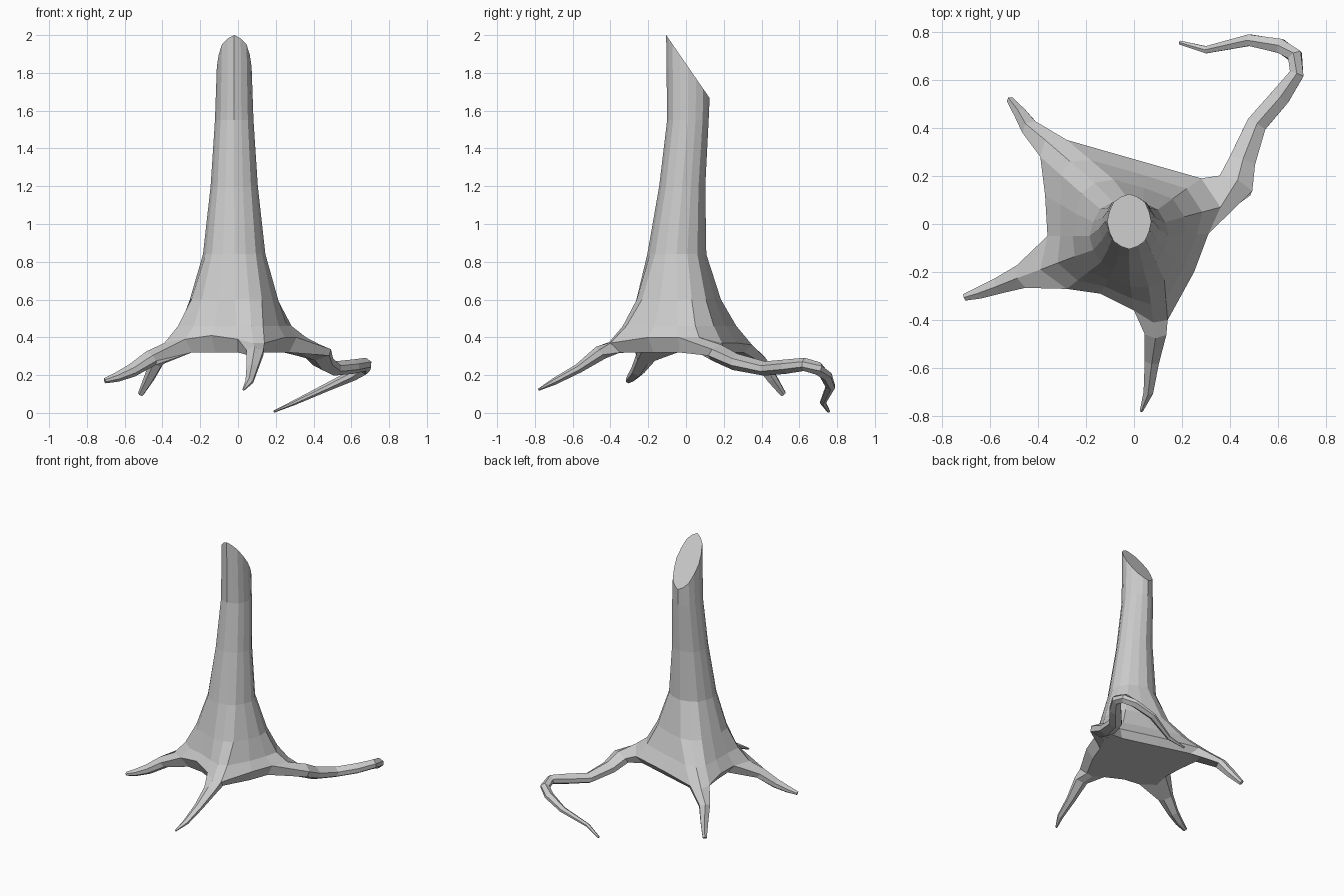
import bpy, bmesh, math
from mathutils import Vector

# Skirt outline (x, y, z), anticlockwise: three points per root, then one gap point
RIM = [(0.00, -0.36, .39), (0.08, -0.41, .37), (0.14, -0.40, .37), (0.25, -0.20, .40),
       (0.31, -0.04, .40), (0.36, 0.07, .40), (0.28, 0.19, .37), (0.00, 0.27, .37),
       (-0.28, 0.35, .36), (-0.37, 0.35, .36), (-0.39, 0.28, .37), (-0.37, 0.12, .39),
       (-0.36, -0.05, .38), (-0.39, -0.19, .37), (-0.28, -0.27, .39), (-0.14, -0.29, .41)]
N = len(RIM)

# Trunk rings: z, centre x, centre y, radius x, radius y, blend towards skirt outline
RINGS = [(.46, -.02, -.05, .20, .18, .62), (.60, -.02, -.05, .20, .18, .25),
         (.84, -.02, -.05, .16, .15, .03), (1.20, -.02, -.02, .125, .122, 0),
         (1.55, -.02, .01, .102, .11, 0), (None, -.02, .01, .092, .115, 0)]

# Root paths: x, y, z, half width, half height; keyed by middle skirt point
ROOTS = {
    1: [(.09, -.45, .32, .045, .04), (.075, -.57, .235, .03, .025),
        (.06, -.70, .165, .02, .018), (.03, -.78, .123, .006, .006)],
    5: [(.42, .16, .32, .075, .05), (.45, .26, .27, .055, .045), (.51, .415, .235, .042, .038),
        (.61, .53, .245, .04, .038), (.677, .625, .257, .03, .035), (.67, .70, .235, .03, .035),
        (.61, .74, .20, .03, .03), (.48, .765, .14, .024, .022),
        (.30, .725, .055, .015, .013), (.19, .755, .007, .008, .006)],
    9: [(-.43, .395, .27, .036, .04), (-.47, .455, .185, .026, .032),
        (-.515, .515, .10, .014, .018)],
    13: [(-.46, -.215, .29, .05, .045), (-.56, -.255, .225, .034, .036),
         (-.64, -.285, .19, .025, .026), (-.705, -.305, .17, .014, .014)],
}

bm = bmesh.new()


def bridge(a, b, skip=()):
    n = len(a)
    for i in range(n):
        if i not in skip:
            bm.faces.new((a[i], a[(i + 1) % n], b[(i + 1) % n], b[i]))


# Trunk: undercut base, skirt and tapering rings up to the slanted cut
top = [bm.verts.new(p) for p in RIM]
bottom = [bm.verts.new((x * .87, y * .87, .32)) for x, y, z in RIM]
bridge(bottom, top, {j for m in ROOTS for j in (m - 1, m)})
bm.faces.new(bottom[::-1])
previous = top
for z, cx, cy, rx, ry, blend in RINGS:
    ring = []
    for i, (px, py, pz) in enumerate(RIM):
        a = math.radians(-90 + i * 360 / N)
        r = 1.0 if i % 2 == 0 else 0.97
        x = cx + rx * r * math.cos(a)
        y = cy + ry * r * math.sin(a)
        x, y = x + (px - x) * blend, y + (py - y) * blend
        ring.append(bm.verts.new((x, y, z if z else 1.848 - 1.45 * y)))
    bridge(previous, ring)
    previous = ring
bm.faces.new(previous)

# Roots: six-sided tubes growing out of the skirt wall
for m, path in ROOTS.items():
    loop = [top[m - 1], top[m], top[m + 1], bottom[m + 1], bottom[m], bottom[m - 1]]
    pts = [Vector(p[:3]) for p in path]
    for k, (x, y, z, w, h) in enumerate(path):
        start = pts[k - 1] if k else Vector(RIM[m])
        end = pts[min(k + 1, len(pts) - 1)]
        t = (end - start).normalized()
        side = Vector((0, 0, 1)).cross(t).normalized()
        up = t.cross(side)
        ring = [bm.verts.new(pts[k] + side * w * u + up * h * v) for u, v in
                ((-1, .4), (0, 1), (1, .4), (1, -.4), (0, -1), (-1, -.4))]
        bridge(loop, ring)
        loop = ring
    bm.faces.new(loop)

bmesh.ops.recalc_face_normals(bm, faces=bm.faces)
mesh = bpy.data.meshes.new("tree_stump")
bm.to_mesh(mesh)
bm.free()
bpy.context.collection.objects.link(bpy.data.objects.new("tree_stump", mesh))
